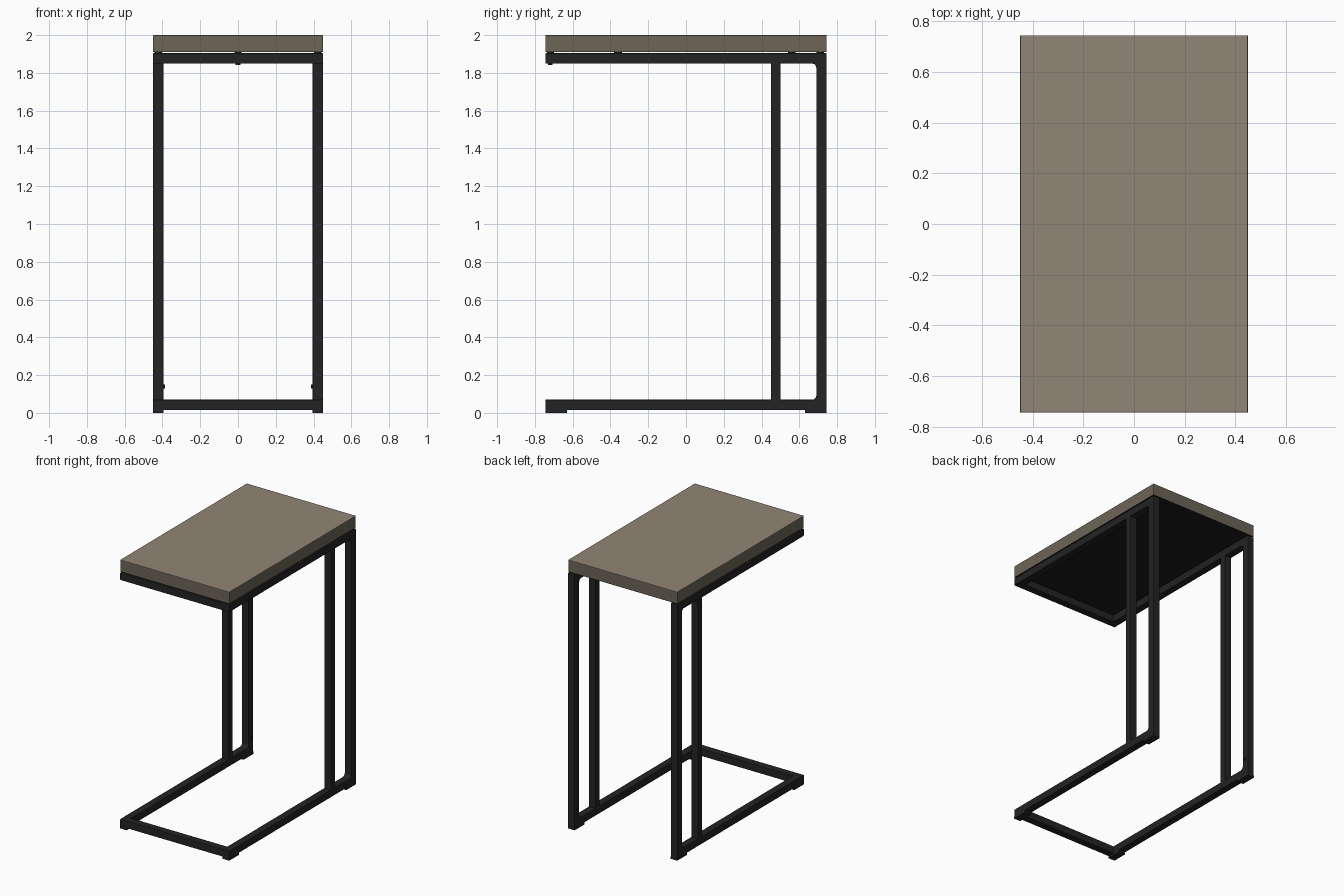
import bpy, bmesh, math

if "Cube" in bpy.data.objects:
    bpy.data.objects.remove(bpy.data.objects["Cube"])

def material(name, rgb):
    m = bpy.data.materials.new(name)
    m.diffuse_color = (*rgb, 1)
    m.use_nodes = True
    m.node_tree.nodes["Principled BSDF"].inputs["Base Color"].default_value = m.diffuse_color
    return m

TOP = material("taupe wood top", (0.285, 0.232, 0.178))
EDGE = material("dark taupe edge", (0.150, 0.130, 0.097))
BLACK = material("black metal", (0.017, 0.017, 0.017))
UNDER = material("black underside", (0.010, 0.010, 0.010))

X, Y, T = 0.45, 0.745, 0.055          # half width, half depth, tube size
Z0, Z1 = 0.015, 1.904                 # frame bottom and top

def finish(bm, name, mats, bevel=0.0):
    bmesh.ops.recalc_face_normals(bm, faces=bm.faces)
    me = bpy.data.meshes.new(name)
    bm.to_mesh(me)
    bm.free()
    for m in mats:
        me.materials.append(m)
    ob = bpy.data.objects.new(name, me)
    bpy.context.collection.objects.link(ob)
    if bevel:
        b = ob.modifiers.new("soft edges", 'BEVEL')
        b.width, b.segments, b.limit_method = bevel, 2, 'ANGLE'
    return ob

def box(name, lo, hi, mat, bevel=0.0):
    bm = bmesh.new()
    bmesh.ops.create_cube(bm, size=1)
    for v in bm.verts:
        v.co = [(lo[i] + hi[i]) / 2 + v.co[i] * (hi[i] - lo[i]) for i in range(3)]
    return finish(bm, name, [mat], bevel)

def disc(name, pos, r, depth, mat, axis='Z'):
    bm = bmesh.new()
    bmesh.ops.create_cone(bm, cap_ends=True, segments=16, radius1=r, radius2=r, depth=depth)
    ob = finish(bm, name, [mat])
    ob.location = pos
    if axis == 'X':
        ob.rotation_euler = (0, math.pi / 2, 0)
    return ob

# table top: light upper face, darker edges, black underside
slab = box("table_top", (-X, -Y, 1.91), (X, Y, 2.0), TOP, 0.004)
slab.data.materials.append(EDGE)
slab.data.materials.append(UNDER)
for p in slab.data.polygons:
    p.material_index = 0 if p.normal.z > 0.5 else 2 if p.normal.z < -0.5 else 1

# C-shaped side frame profile with rounded inner back corners
R = 0.022
profile = [(-Y, Z0), (Y, Z0), (Y, Z1), (-Y, Z1), (-Y, Z1 - T)]
for cz, start in ((Z1 - T - R, 90), (Z0 + T + R, 0)):
    for i in range(6):
        a = math.radians(start - 18 * i)
        profile.append((Y - T - R + R * math.cos(a), cz + R * math.sin(a)))
profile.append((-Y, Z0 + T))

for s, side in ((-1, "left"), (1, "right")):
    bm = bmesh.new()
    face = bm.faces.new([bm.verts.new((s * X, y, z)) for y, z in profile])
    ext = bmesh.ops.extrude_face_region(bm, geom=[face])
    for v in ext["geom"]:
        if isinstance(v, bmesh.types.BMVert):
            v.co.x -= s * T
    finish(bm, side + "_side_frame", [BLACK], 0.003)

    xa, xb = sorted((s * X, s * (X - T)))
    # second upright
    box(side + "_inner_post", (xa, 0.45, Z0 + T - 0.005), (xb, 0.5, Z1 - T + 0.005), BLACK, 0.003)
    # feet
    box(side + "_front_foot", (xa, -Y, 0), (xb, -0.63, Z0 + 0.002), BLACK)
    box(side + "_back_foot", (xa, 0.63, 0), (xb, Y, Z0 + 0.002), BLACK)
    # spacers below the top and a screw on the inner face of the post
    for y in (-0.36, 0.56, 0.71):
        disc(side + "_spacer", (s * (X - T / 2), y, 1.906), 0.02, 0.014, BLACK)
    disc(side + "_post_screw", (s * (X - T - 0.003), 0.715, 0.14), 0.01, 0.012, BLACK, 'X')

# front crossbars, top and bottom
for name, z in (("top_crossbar", Z1 - T), ("base_crossbar", Z0)):
    box(name, (-X + T - 0.004, -Y, z), (X - T + 0.004, -Y + T, z + T), BLACK, 0.003)

# screw and spacer in the middle of the upper crossbar
disc("crossbar_spacer", (0, -Y + T / 2, 1.906), 0.018, 0.014, BLACK)
disc("crossbar_screw", (0, -Y + T / 2, Z1 - T - 0.002), 0.012, 0.012, BLACK)
